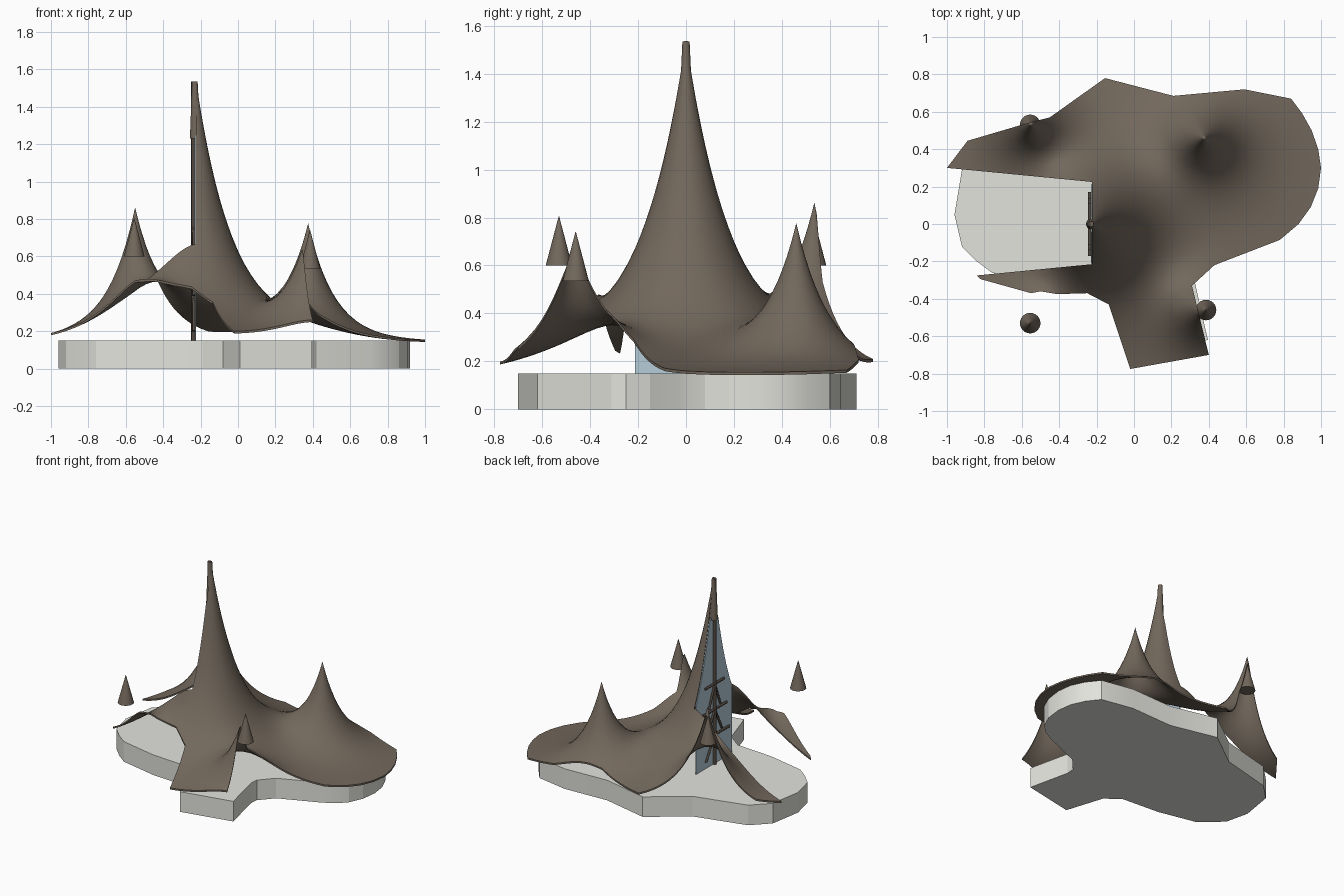
import bpy, bmesh, math
from mathutils import Vector
from mathutils.geometry import delaunay_2d_cdt

if "Cube" in bpy.data.objects:
    bpy.data.objects.remove(bpy.data.objects["Cube"])


def material(name, rgb):
    m = bpy.data.materials.new(name)
    m.diffuse_color = (*rgb, 1)
    m.use_nodes = True
    m.node_tree.nodes["Principled BSDF"].inputs["Base Color"].default_value = m.diffuse_color
    return m


ROOF = material("brown_membrane", (0.17, 0.138, 0.107))
STONE = material("pale_concrete", (0.77, 0.77, 0.725))
GLASS = material("blue_glass", (0.47, 0.61, 0.70))
FRAME = material("dark_frame", (0.085, 0.066, 0.052))

WALL_X = -0.225
# Peaks: x, y, height above the base level, falloff length
PEAKS = [(WALL_X, 0, 1.375, 0.206), (0.375, 0.46, 0.595, 0.142),
         (-0.55, 0.535, 0.65, 0.145), (-0.555, -0.53, 0.58, 0.15),
         (0.375, -0.46, 0.575, 0.138)]


def height(x, y):
    return 0.145 + sum(h * math.exp(-math.hypot(x - px, y - py) / t)
                       for px, py, h, t in PEAKS)


def finish(name, bm, mat, angle=35):
    me = bpy.data.meshes.new(name)
    bm.to_mesh(me)
    bm.free()
    ob = bpy.data.objects.new(name, me)
    bpy.context.collection.objects.link(ob)
    me.materials.append(mat)
    bpy.ops.object.select_all(action='DESELECT')
    ob.select_set(True)
    bpy.context.view_layer.objects.active = ob
    bpy.ops.object.shade_smooth_by_angle(angle=math.radians(angle))
    return ob


def thicken(bm, faces, offset):
    r = bmesh.ops.extrude_face_region(bm, geom=faces, use_keep_orig=True)
    bmesh.ops.translate(bm, vec=offset,
                        verts=[v for v in r["geom"] if isinstance(v, bmesh.types.BMVert)])
    bmesh.ops.recalc_face_normals(bm, faces=bm.faces)


def prism(name, pts, offset, mat):
    bm = bmesh.new()
    thicken(bm, [bm.faces.new([bm.verts.new(p) for p in pts])], offset)
    return finish(name, bm, mat, 17)


def tube(name, a, b, r1, r2, mat, sides=12):
    a, b = Vector(a), Vector(b)
    bm = bmesh.new()
    bmesh.ops.create_cone(bm, cap_ends=True, segments=sides, radius1=r1,
                          radius2=r2, depth=(b - a).length)
    bm.transform(Vector((0, 0, 1)).rotation_difference(b - a).to_matrix().to_4x4())
    bmesh.ops.translate(bm, verts=bm.verts, vec=(a + b) / 2)
    return finish(name, bm, mat, 50)


# Floor slab
slab = [(-0.92, 0.29), (-0.80, 0.41), (-0.41, 0.51), (-0.14, 0.71), (0.21, 0.63),
        (0.55, 0.645), (0.79, 0.60), (0.86, 0.51), (0.905, 0.41), (0.92, 0.30),
        (0.905, 0.18), (0.86, 0.08), (0.80, 0.02), (0.71, -0.03), (0.42, -0.15),
        (0.33, -0.25), (0.325, -0.31), (0.395, -0.62), (0.01, -0.70), (-0.08, -0.42),
        (-0.19, -0.34), (-0.48, -0.32), (-0.76, -0.26), (-0.84, -0.20),
        (-0.92, -0.12), (-0.96, 0.05)]
prism("floor_slab", [(x, y, 0) for x, y in slab], (0, 0, 0.15), STONE)

# Roof membrane: plan outline filled with points, then lifted to the peaks
outline = [(-1.0, 0.30), (-0.89, 0.445), (-0.55, 0.545), (-0.45, 0.57), (-0.155, 0.78),
           (0.21, 0.685), (0.59, 0.72), (0.84, 0.67), (0.90, 0.59), (0.95, 0.50),
           (0.985, 0.40), (1.0, 0.30), (0.985, 0.19), (0.945, 0.09), (0.88, 0.0),
           (0.78, -0.085), (0.43, -0.22), (0.31, -0.33), (0.40, -0.70),
           (-0.02, -0.775), (-0.135, -0.43), (-0.25, -0.37), (-0.41, -0.375),
           (-0.50, -0.36), (-0.55, -0.37), (-0.82, -0.295), (-0.84, -0.275),
           (WALL_X, -0.215), (WALL_X, 0), (WALL_X, 0.225)]
points = []
for a, b in zip(outline, outline[1:] + outline[:1]):
    a, b = Vector(a), Vector(b)
    n = max(1, round((b - a).length / 0.025))
    points += [a.lerp(b, i / n) for i in range(n)]
edges = [(i, (i + 1) % len(points)) for i in range(len(points))]
for px, py, h, t in PEAKS:
    points.append(Vector((px, py)))
    for r in (0.012, 0.025, 0.04, 0.06, 0.08, 0.105, 0.13):
        points += [Vector((px + r * math.cos(k * math.pi / 12),
                           py + r * math.sin(k * math.pi / 12))) for k in range(24)]
for i in range(-28, 29):
    for j in range(-23, 24):
        p = Vector((i * 0.035, j * 0.035))
        if all(math.hypot(p.x - q[0], p.y - q[1]) > 0.14 for q in PEAKS):
            points.append(p)
verts, _, faces, *_ = delaunay_2d_cdt(points, edges, [], 1, 1e-4)
bm = bmesh.new()
bv = [bm.verts.new((v.x, v.y, height(v.x, v.y))) for v in verts]
for f in faces:
    bm.faces.new([bv[i] for i in f])
bmesh.ops.delete(bm, geom=[v for v in bm.verts if not v.link_faces], context='VERTS')
thicken(bm, bm.faces[:], (0, 0, -0.012))
finish("roof_membrane", bm, ROOF, 40)

# Caps on the secondary masts, and the collar at the main mast
for i, (x, y, z) in enumerate([(-0.555, -0.53, 0.60), (-0.555, 0.53, 0.60),
                               (0.385, -0.46, 0.535)]):
    tube(f"mast_cap_{i + 1}", (x, y, z), (x, y, z + 0.205), 0.055, 0.001, ROOF, 24)
tube("mast_collar", (-0.228, 0, 1.23), (-0.231, 0, 1.535), 0.029, 0.015, ROOF, 16)

# Glass wall filling the cut side under the roof
ys = [-0.212 + 0.424 * i / 40 for i in range(41)]
wall = [(WALL_X, y, min(1.25, height(WALL_X, y) - 0.015)) for y in ys]
prism("glass_wall", [(WALL_X, -0.212, 0.15)] + wall + [(WALL_X, 0.212, 0.15)],
      (-0.006, 0, 0), GLASS)

# Mast with rails and braces in front of the glass
X = -0.237
tube("main_mast", (X, 0, 0.15), (X, 0, 1.535), 0.013, 0.013, FRAME)
for i, (z, w) in enumerate([(0.37, 0.17), (0.56, 0.14), (0.75, 0.11)]):
    tube(f"rail_{i + 1}", (X, -w, z), (X, w, z), 0.009, 0.009, FRAME, 8)
    for s, side in ((-1, "front"), (1, "back")):
        tube(f"brace_{side}_{i + 1}", (X, 0, z), (X, s * w * 0.6, z - 0.17),
             0.008, 0.008, FRAME, 8)
